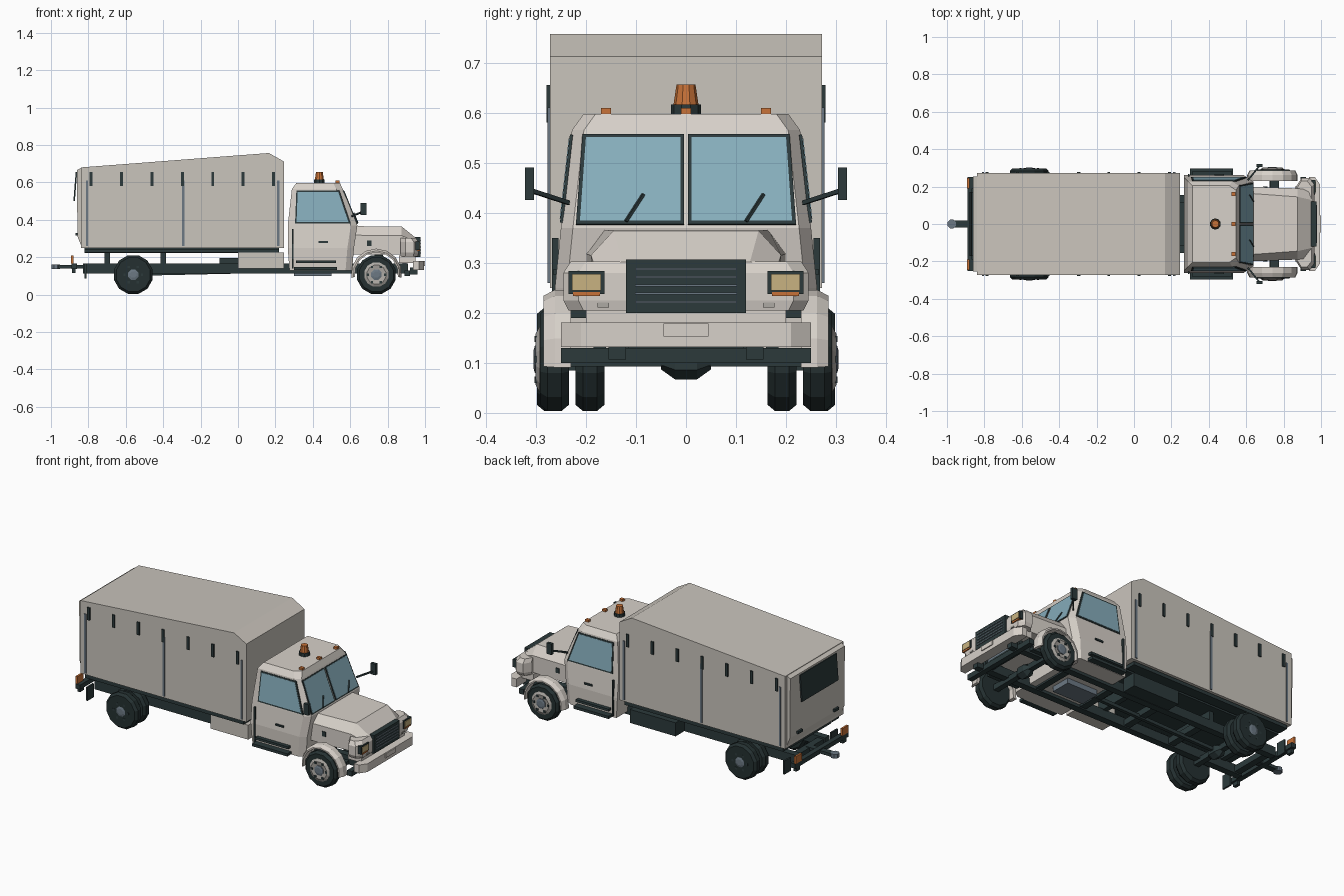
import bpy, bmesh, math
from mathutils import Vector

cube = bpy.data.objects.get("Cube")
if cube:
    bpy.data.objects.remove(cube, do_unlink=True)


def material(name, r, g, b):
    m = bpy.data.materials.new(name)
    m.use_nodes = True
    m.diffuse_color = (r, g, b, 1)
    m.node_tree.nodes["Principled BSDF"].inputs["Base Color"].default_value = (r, g, b, 1)
    return m


CAB = material("cab_cream", .68, .635, .585)
BODY = material("body_beige", .59, .555, .505)
DARK = material("dark_trim", .025, .042, .044)
TYRE = material("tyre_black", .018, .03, .031)
GLASS = material("window_blue", .24, .42, .5)
ORANGE = material("signal_orange", .58, .17, .04)
LAMP = material("lamp_tan", .58, .45, .22)
STEEL = material("steel_grey", .15, .19, .23)
RIM = material("rim_grey", .42, .4, .37)


def mesh(name, verts, faces, mats, index=None):
    me = bpy.data.meshes.new(name)
    me.from_pydata([tuple(v) for v in verts], [], faces)
    for m in mats:
        me.materials.append(m)
    if index:
        me.polygons.foreach_set("material_index", index)
    bm = bmesh.new()
    bm.from_mesh(me)
    bmesh.ops.recalc_face_normals(bm, faces=bm.faces)
    bm.to_mesh(me)
    bm.free()
    ob = bpy.data.objects.new(name, me)
    bpy.context.collection.objects.link(ob)
    return ob


def loft(name, rings, mat):
    """Join equal-sized rings into a closed solid."""
    n = len(rings[0])
    verts = [p for r in rings for p in r]
    faces = [(k * n + i, k * n + (i + 1) % n, (k + 1) * n + (i + 1) % n, (k + 1) * n + i)
             for k in range(len(rings) - 1) for i in range(n)]
    faces += [tuple(range(n)), tuple(range(len(verts) - n, len(verts)))]
    return mesh(name, verts, faces, [mat])


def box(name, x0, x1, y0, y1, z0, z1, mat):
    return loft(name, [[(x0, y0, z), (x1, y0, z), (x1, y1, z), (x0, y1, z)] for z in (z0, z1)], mat)


def side_prism(name, profile, half, mat):
    return loft(name, [[(x, y, z) for x, z in profile] for y in (-half, half)], mat)


def plate(name, corners, t, mat):
    """Thin plate straddling the surface its corners lie on."""
    c = [Vector(p) for p in corners]
    n = (c[1] - c[0]).cross(c[2] - c[0]).normalized() * t
    return loft(name, [[p - n for p in c], [p + n for p in c]], mat)


def bar(name, p, q, r, mat):
    p, q = Vector(p), Vector(q)
    rot = (q - p).to_track_quat('Z', 'Y')
    ring = [rot @ Vector((r * math.cos(a), r * math.sin(a), 0)) for a in (.785, 2.356, 3.927, 5.498)]
    return loft(name, [[p + v for v in ring], [q + v for v in ring]], mat)


def lathe(name, centre, prof, mat, n=12, axis='y', flip=1):
    rings = []
    for r, h in prof:
        ang = [2 * math.pi * (i + .5) / n for i in range(n)]
        off = [(r * math.cos(a), h * flip, r * math.sin(a)) if axis == 'y'
               else (r * math.cos(a), r * math.sin(a), h) for a in ang]
        rings.append([Vector(centre) + Vector(o) for o in off])
    return loft(name, rings, mat)


# Cargo body with sloping roof
side_prism("cargo_body", [(-.84, .25), (.245, .25), (.245, .712), (.165, .757), (-.84, .68)], .272, BODY)
side_prism("rear_door", [(-.838, .26), (-.858, .31), (-.862, .665), (-.838, .678)], .255, BODY)
plate("rear_window_flap", [(-.864, -.17, .655), (-.864, .17, .655), (-.876, .17, .5), (-.876, -.17, .5)], .004, DARK)
for y in (-.17, .17):
    box("rear_door_latch", -.87, -.855, y - .02, y + .02, .315, .33, DARK)
box("cargo_floor", -.82, .22, -.19, .19, .222, .252, DARK)
for s in (1, -1):
    for i in range(7):
        x = -.785 + i * .1625
        box("body_strap", x - .008, x + .008, s * .27, s * .279, .58, .655, DARK)
    for x in (-.808, -.293, .215):
        box("body_post", x - .006, x + .006, s * .27, s * .277, .26, .61, STEEL)
    box("floor_edge_rail", -.82, .22, s * .2, s * .262, .225, .245, DARK)

# Chassis
for s in (1, -1):
    box("frame_rail", -.83, .91, s * .115, s * .155, .113, .165, DARK)
    box("mud_flap", -.82, -.81, s * .19, s * .25, .085, .165, DARK)
    box("rear_lamp", -.892, -.88, s * .19, s * .245, .165, .208, ORANGE)
    box("lamp_bracket", -.888, -.87, s * .2, s * .235, .115, .15, DARK)
for x in (-.8, -.35, -.05, .25, .55, .88):
    box("cross_member", x - .02, x + .02, -.12, .12, .12, .155, DARK)
for x in (-.7, -.4, .1):
    box("floor_support", x - .015, x + .015, -.15, .15, .16, .225, DARK)
box("rear_beam", -.89, -.86, -.25, .25, .138, .165, DARK)
box("tow_bar", -.985, -.8, -.018, .018, .14, .158, DARK)
lathe("tow_eye", (-.975, 0, .149), [(.025, -.012), (.025, .012)], STEEL, 8, 'z')
box("front_beam", .89, .92, -.25, .25, .1, .13, DARK)
box("radiator_guard", .88, .9, -.11, .11, .125, .2, STEEL)
box("side_tank", 0, .245, -.255, -.155, .14, .225, BODY)
box("battery_box", -.1, .2, .155, .24, .115, .195, DARK)
box("gearbox", .3, .5, -.06, .06, .1, .17, STEEL)
bar("drive_shaft", (-.56, 0, .11), (.35, 0, .13), .014, DARK)

# Axles and wheels
TREAD = [(.066, .0), (.094, .0), (.107, .015), (.107, .043), (.094, .058), (.066, .058)]


def wheel(x, y, s, face):
    """Tyre from y outward, with rim disc and hub finishing at face."""
    c = (x, s * y, .107)
    lathe("tyre", c, TREAD, TYRE, flip=s)
    lathe("wheel_rim", (x, 0, .107), [(.067, y + .02), (.067, face - .008), (.052, face), (.03, face - .004)], RIM, flip=s)
    lathe("wheel_hub", (x, 0, .107), [(.03, y + .02), (.03, face + .001), (.018, face + .004)], STEEL, 8, flip=s)
    for i in range(6):
        a = i * math.pi / 3
        p = Vector((x + .047 * math.cos(a), s * (face - .003), .107 + .047 * math.sin(a)))
        bar("rim_slot", p, p + Vector((0, s * .005, 0)), .009, DARK)


for x in (-.56, .74):
    box("axle_beam", x - .016, x + .016, -.25, .25, .093, .125, DARK)
    lathe("differential", (x, 0, .105), [(.018, -.05), (.038, -.022), (.038, .022), (.018, .05)], DARK, 6)
for s in (1, -1):
    wheel(.74, .234, s, .301)
    wheel(-.56, .24, s, .297)
    lathe("inner_tyre", (-.56, s * .163, .107), TREAD, TYRE, flip=s)
    box("leaf_spring", .64, .84, s * .16, s * .185, .12, .14, DARK)

# Cab shell from stacked outlines with clipped front corners
CAB_RINGS = [(.13, .275, .61, .258), (.25, .266, .62, .262), (.37, .266, .638, .25),
             (.565, .288, .56, .228), (.597, .312, .545, .205)]
loft("cab_shell", [[(b, -w, z), (f - .035, -w, z), (f, .024 - w, z), (f, w - .024, z), (f - .035, w, z), (b, w, z)]
                   for z, b, f, w in CAB_RINGS], CAB)


def front_x(z):
    return .638 - (z - .37) * .4


def side_y(z):
    return .25 - (z - .37) * .113


for s in (1, -1):
    def screen(i, o0, o1, z0, z1):
        return [(front_x(z), s * y, z) for y, z in ((i, z0), (o0, z0), (o1, z1), (i, z1))]

    def side(pts):
        return [(x, s * side_y(z), z) for x, z in pts]

    plate("windscreen_frame", screen(.004, .22, .207, .376, .556), .003, DARK)
    plate("windscreen_pane", screen(.011, .212, .2, .383, .55), .0045, GLASS)
    plate("side_window_frame", side([(.305, .38), (.602, .38), (.542, .556), (.312, .556)]), .003, DARK)
    plate("side_window_pane", side([(.313, .388), (.59, .388), (.536, .548), (.319, .548)]), .0045, GLASS)
    box("door_handle", .43, .482, s * .255, s * .266, .277, .287, DARK)
    box("grab_rail", .29, .298, s * .255, s * .268, .14, .35, DARK)
    box("upper_step", .31, .525, s * .24, s * .282, .168, .182, DARK)
    box("lower_step", .3, .53, s * .24, s * .296, .132, .148, DARK)
    # Mirrors
    bar("mirror_arm", (.61, s * .235, .42), (.672, s * .312, .445), .006, DARK)
    box("mirror", .655, .687, s * .304, s * .322, .425, .49, DARK)
    # Arched mudguard, outer edge bevelled
    arch = []
    for i in range(9):
        a = math.radians(-8 + i * 24.5)
        arch.append([(.74 + r * math.cos(a), s * y, .11 + r * math.sin(a)) for r, y in
                     ((.116, .23), (.136, .23), (.136, .262), (.124, .285), (.116, .285))])
    loft("mudguard", arch, CAB)
    box("mudguard_bracket", .73, .775, s * .18, s * .24, .19, .215, DARK)
for y in (-.12, .12):
    bar("wiper", (front_x(.383) + .007, y, .383), (front_x(.437) + .007, y + .035, .437), .004, DARK)

# Roof lights
for y in (-.16, 0, .16):
    box("marker_light", .52, .542, y - .01, y + .01, .595, .609, ORANGE)
lathe("beacon_base", (.435, 0, 0), [(.03, .595), (.03, .616)], DARK, 10, 'z')
lathe("beacon", (.435, 0, 0), [(.025, .616), (.019, .656)], ORANGE, 10, 'z')

# Bonnet and nose
BONNET = [(.6, .2, .318, .165, .366), (.875, .19, .315, .145, .364), (.952, .18, .285, .128, .302)]
loft("bonnet", [[(x, -w, .215), (x, -w, z), (x, -t, h), (x, t, h), (x, w, z), (x, w, .215)]
                for x, w, z, t, h in BONNET], CAB)
loft("nose_panel", [[(.87, -w + .04, z), (.895, -w, z), (f - .025, -w, z), (f, -w + .03, z),
                     (f, w - .03, z), (f - .025, w, z), (.895, w, z), (.87, w - .04, z)]
                    for z, w, f in ((.205, .235, .962), (.225, .245, .966), (.28, .245, .966), (.303, .23, .95))], CAB)
box("nose_apron", .86, .95, -.2, .2, .17, .21, CAB)
box("grille", .94, .975, -.12, .12, .2, .307, DARK)
for i in range(5):
    z = .222 + i * .0165
    box("grille_slat", .97, .979, -.102, .102, z - .002, z + .002, STEEL)
for s in (1, -1):
    box("headlamp_housing", .95, .971, s * .163, s * .235, .238, .284, DARK)
    box("headlamp", .965, .974, s * .17, s * .228, .245, .278, LAMP)
    box("indicator", .955, .973, s * .172, s * .226, .234, .242, ORANGE)
    box("tow_hook", .92, .96, s * .12, s * .155, .107, .145, DARK)
    box("nose_bracket", .955, .968, s * .154, s * .177, .211, .221, RIM)
    box("bonnet_vent", .69, .713, s * .195, s * .201, .26, .288, DARK)

# Front bumper with clipped corners
loft("front_bumper", [[(.935, -.25, z), (.968, -.25, z), (.995, -.21, z), (.995, .21, z), (.968, .25, z), (.935, .25, z)]
                      for z in (.132, .181)], CAB)
box("blank_plate", .993, 1.0, -.045, .045, .153, .179, CAB)
